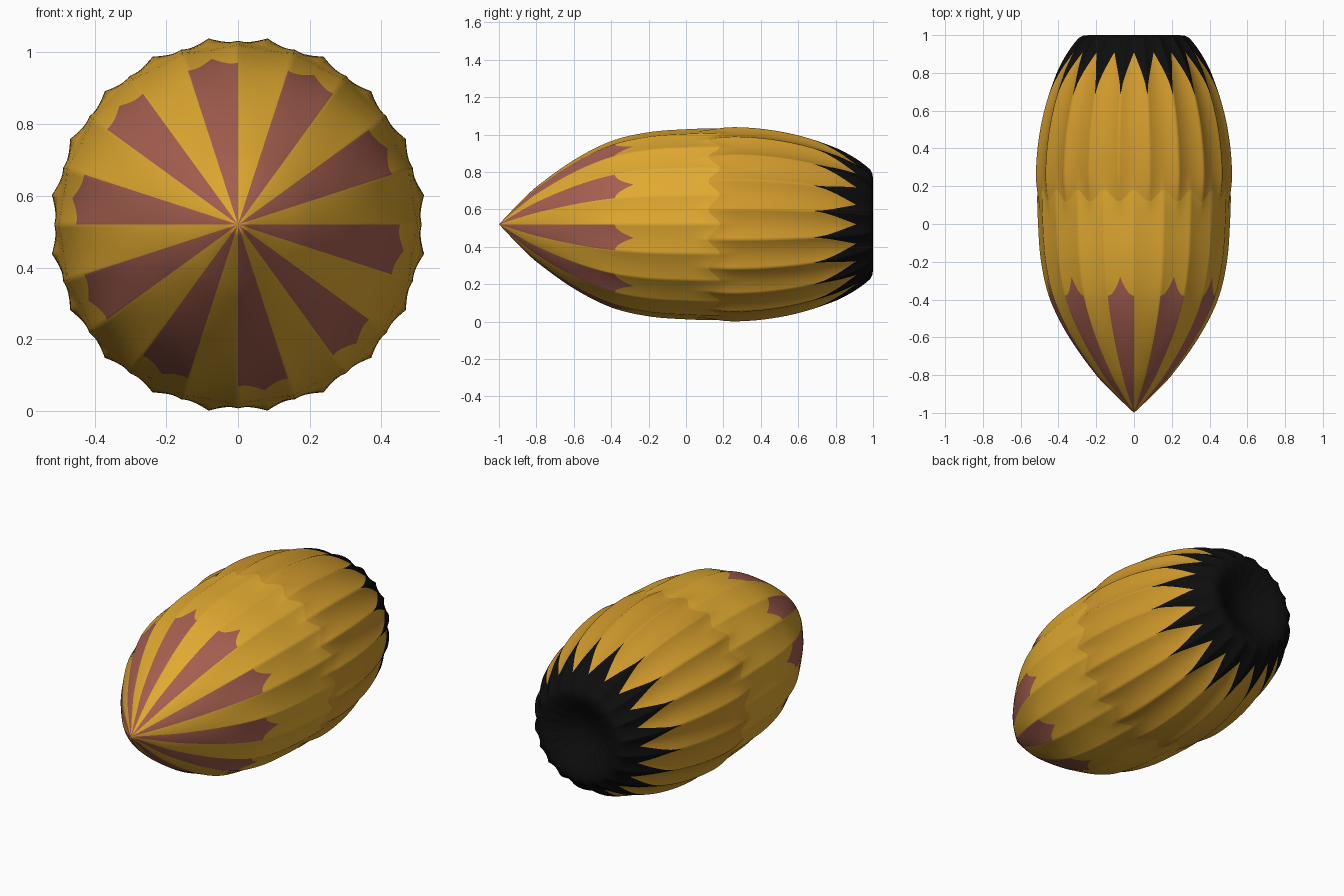
import bpy, bmesh, math

if "Cube" in bpy.data.objects:
    bpy.data.objects.remove(bpy.data.objects["Cube"])

LOBES, SUB = 20, 16
N = LOBES * SUB
CZ = 0.52
PROFILE = [(-1, 0), (-.9, .105), (-.8, .2), (-.6, .342), (-.4, .44), (-.2, .487), (0, .503),
           (.2, .508), (.4, .498), (.6, .462), (.8, .395), (.9, .342), (.97, .292)]


def radius(y):
    """Smooth (Hermite) interpolation of the body profile."""
    P = PROFILE
    y = min(max(y, P[0][0]), P[-1][0])
    i = max(k for k in range(len(P) - 1) if P[k][0] <= y)

    def slope(k):
        a, b = P[max(k - 1, 0)], P[min(k + 1, len(P) - 1)]
        return (b[1] - a[1]) / (b[0] - a[0])
    (x0, r0), (x1, r1) = P[i], P[i + 1]
    h = x1 - x0
    s = (y - x0) / h
    return (r0 * (1 + 2 * s) * (1 - s) ** 2 + slope(i) * h * s * (1 - s) ** 2
            + r1 * s * s * (3 - 2 * s) + slope(i + 1) * h * s * s * (s - 1))


def ramp(a, b, y):
    s = min(max((y - a) / (b - a), 0), 1)
    return s * s * (3 - 2 * s)


def off(j):
    """0 on a rear ridge line, 1 half way between two ridges."""
    return abs((j % SUB) / SUB - 0.5) * 2


def surf(y, j):
    t = off(j)
    rear = 0.019 * ramp(0.02, 0.25, y) * (1 - t) ** 2
    front = 0.010 * ramp(-0.75, -0.3, y) * (1 - ramp(0.1, 0.3, y)) * (t * t - 0.5)
    return y, radius(y) + rear + front


# Scalloped borders between the colour zones
def stripe_end(j): return -0.28 - 0.10 * (1 - (1 - off(j)) ** 2)
def seam(j): return 0.15 - 0.03 * math.cos(math.pi * off(j))
def tail_start(j): return 0.68 + 0.23 * off(j) ** 0.6


def zone(a, b, n):
    return [[surf(a(j) + (b(j) - a(j)) * i / n, j) for j in range(N)] for i in range(n + 1)]


def material(name, rgb):
    m = bpy.data.materials.new(name)
    m.diffuse_color = (*rgb, 1)
    m.use_nodes = True
    m.node_tree.nodes["Principled BSDF"].inputs["Base Color"].default_value = m.diffuse_color
    return m


def shell(name, rows, mats, pick=lambda i, j: 0):
    bm = bmesh.new()
    grid = []
    for row in rows:
        ring = []
        for j, (y, r) in enumerate(row):
            a = 2 * math.pi * j / N
            ring.append(bm.verts.new((r * math.cos(a), y, CZ + r * math.sin(a))))
        grid.append(ring)
    for i in range(len(grid) - 1):
        for j in range(N):
            k = (j + 1) % N
            f = bm.faces.new((grid[i][j], grid[i + 1][j], grid[i + 1][k], grid[i][k]))
            f.material_index = pick(i, j)
            f.smooth = True
    bmesh.ops.remove_doubles(bm, verts=bm.verts, dist=1e-5)
    bmesh.ops.recalc_face_normals(bm, faces=bm.faces)
    # Open shells: make sure the normals point away from the axis
    if sum(f.normal.x * f.calc_center_median().x for f in bm.faces) < 0:
        bmesh.ops.reverse_faces(bm, faces=bm.faces)
    me = bpy.data.meshes.new(name)
    bm.to_mesh(me)
    bm.free()
    for m in mats:
        me.materials.append(m)
    ob = bpy.data.objects.new(name, me)
    bpy.context.collection.objects.link(ob)
    return ob


gold = material("gold", (0.75, 0.40, 0.03))
dark_gold = material("dark_gold", (0.63, 0.32, 0.025))
pink = material("dusty_pink", (0.38, 0.115, 0.08))
black = material("black", (0.004, 0.004, 0.004))

# Pointed nose: alternating stripes, then a plain gold band
STEPS = 22
nose = zone(lambda j: -1, stripe_end, STEPS) + zone(stripe_end, seam, 14)[1:]
shell("striped_nose", nose, [gold, pink],
      lambda i, j: 1 if i < STEPS and (j // SUB) % 2 else 0)

# Fluted rear body
shell("fluted_body", zone(seam, tail_start, 24), [dark_gold])

# Black tail with spikes up the ridges and a dished end
tail = zone(tail_start, lambda j: 0.96, 12)
for y, r, f in [(.985, .281, .8), (.997, .262, .6), (1.0, .235, .4), (.99, .2, .3),
                (.965, .155, .2), (.935, .1, .1), (.915, .05, 0), (.91, 0, 0)]:
    tail.append([(y, r + 0.019 * f * (1 - off(j)) ** 2) for j in range(N)])
shell("black_tail", tail, [black])
